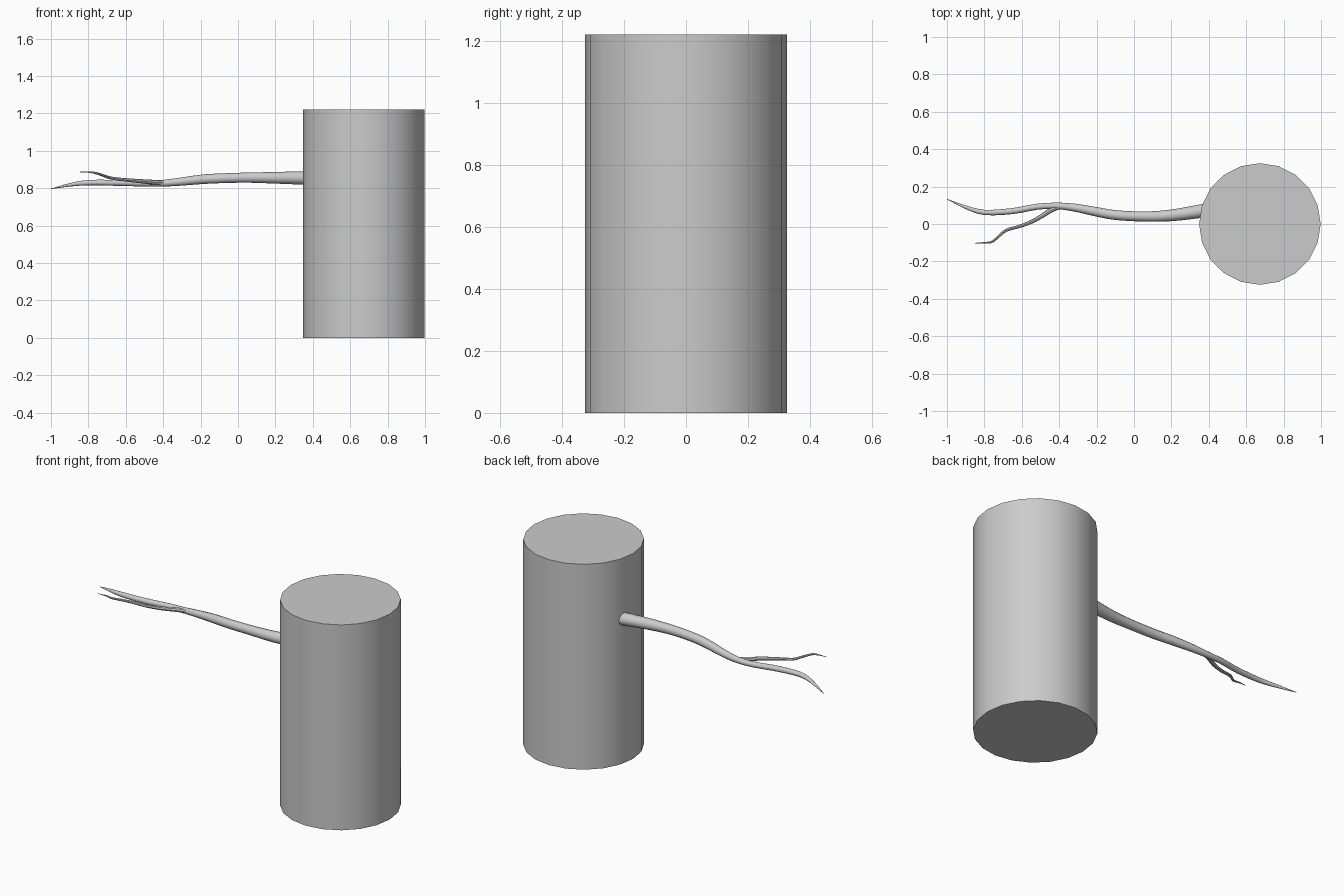
import bpy, bmesh, math
from mathutils import Vector

if "Cube" in bpy.data.objects:
    bpy.data.objects.remove(bpy.data.objects["Cube"])


def finish(name, bm):
    bmesh.ops.recalc_face_normals(bm, faces=bm.faces)
    me = bpy.data.meshes.new(name)
    bm.to_mesh(me)
    bm.free()
    ob = bpy.data.objects.new(name, me)
    bpy.context.collection.objects.link(ob)
    bpy.ops.object.select_all(action='DESELECT')
    ob.select_set(True)
    bpy.context.view_layer.objects.active = ob
    bpy.ops.object.shade_smooth_by_angle(angle=math.radians(40))
    return ob


def smooth_path(pts, steps=3):
    # Catmull-Rom interpolation of (x, y, z, radius) points
    p = [Vector(q) for q in pts]
    p = [2 * p[0] - p[1]] + p + [2 * p[-1] - p[-2]]
    out = []
    for a, b, c, d in zip(p, p[1:], p[2:], p[3:]):
        for i in range(steps):
            t = i / steps
            out.append(0.5 * (2 * b + (c - a) * t + (2 * a - 5 * b + 4 * c - d) * t * t
                              + (3 * b - a - 3 * c + d) * t ** 3))
    return out + [p[-2]]


def tube(name, pts, sides=12):
    path = smooth_path(pts)
    bm = bmesh.new()
    rings = []
    for i, q in enumerate(path):
        tangent = (path[min(i + 1, len(path) - 1)] - path[max(i - 1, 0)]).to_3d().normalized()
        u = tangent.cross(Vector((0, 0, 1))).normalized()
        v = u.cross(tangent)
        rings.append([bm.verts.new(q.to_3d() + q.w * (u * math.cos(a) + v * math.sin(a)))
                      for a in (2 * math.pi * k / sides for k in range(sides))])
    for r, s in zip(rings, rings[1:]):
        for k in range(sides):
            n = (k + 1) % sides
            bm.faces.new((r[k], r[n], s[n], s[k]))
    bm.faces.new(rings[0])
    bm.faces.new(rings[-1])
    return finish(name, bm)


# Trunk: 20-sided cylinder standing on the ground
bm = bmesh.new()
bmesh.ops.create_cone(bm, cap_ends=True, segments=20, radius1=0.325, radius2=0.325, depth=1.22)
bmesh.ops.translate(bm, verts=bm.verts, vec=(0.673, 0, 0.61))
finish("trunk", bm)

# Main branch, tapering to a point
tube("branch", [
    (0.38, 0.072, 0.855, 0.037), (0.2, 0.046, 0.856, 0.031), (0.05, 0.04, 0.857, 0.027),
    (-0.1, 0.048, 0.853, 0.026), (-0.2, 0.065, 0.847, 0.025), (-0.32, 0.088, 0.834, 0.021),
    (-0.42, 0.097, 0.826, 0.017), (-0.52, 0.092, 0.826, 0.016), (-0.65, 0.069, 0.829, 0.016),
    (-0.8, 0.062, 0.83, 0.014), (-0.9, 0.09, 0.818, 0.009), (-1.0, 0.133, 0.797, 0.001)])

# Side twig
tube("twig", [
    (-0.398, 0.092, 0.829, 0.012), (-0.45, 0.07, 0.832, 0.013), (-0.52, 0.026, 0.838, 0.011),
    (-0.6, -0.009, 0.845, 0.009), (-0.68, -0.032, 0.855, 0.008), (-0.72, -0.063, 0.868, 0.007),
    (-0.76, -0.096, 0.881, 0.006), (-0.8, -0.1, 0.887, 0.004), (-0.85, -0.102, 0.887, 0.001)], 8)
